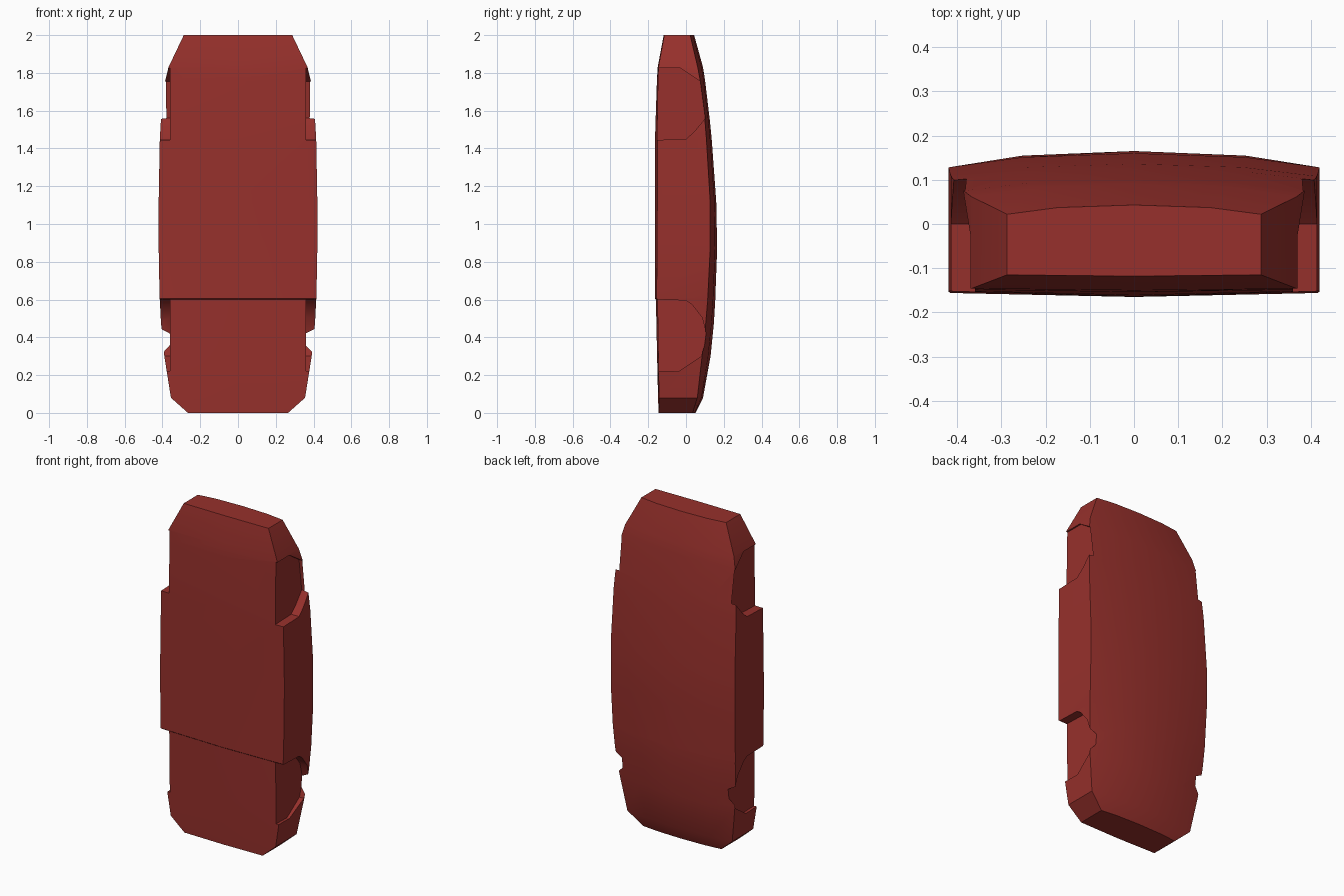
import bpy, bmesh

if "Cube" in bpy.data.objects:
    bpy.data.objects.remove(bpy.data.objects["Cube"])

red = bpy.data.materials.new("red_paint")
red.diffuse_color = (0.31, 0.03, 0.025, 1)
red.use_nodes = True
red.node_tree.nodes["Principled BSDF"].inputs["Base Color"].default_value = red.diffuse_color


def loft(name, rings):
    """Closed solid skinned over equal-length rings of points."""
    bm = bmesh.new()
    vs = [[bm.verts.new(p) for p in r] for r in rings]
    n = len(vs[0])
    for a, b in zip(vs, vs[1:]):
        for i in range(n):
            j = (i + 1) % n
            bm.faces.new((a[i], a[j], b[j], b[i]))
    bm.faces.new(vs[0])
    bm.faces.new(vs[-1])
    bmesh.ops.recalc_face_normals(bm, faces=bm.faces)
    me = bpy.data.meshes.new(name)
    bm.to_mesh(me)
    bm.free()
    ob = bpy.data.objects.new(name, me)
    bpy.context.collection.objects.link(ob)
    me.materials.append(red)
    return ob


# Body stations: z, half width, y of base centre, base edge, shoulder, roof centre
stations = [
    (0.00, 0.265, -0.145, -0.140, 0.035, 0.050),
    (0.08, 0.355, -0.148, -0.143, 0.060, 0.090),
    (0.30, 0.390, -0.153, -0.146, 0.085, 0.130),
    (0.48, 0.408, -0.157, -0.148, 0.105, 0.148),
    (0.60, 0.414, -0.159, -0.150, 0.115, 0.155),
    (0.605, 0.415, -0.165, -0.156, 0.115, 0.155),
    (0.87, 0.420, -0.165, -0.153, 0.128, 0.165),
    (1.12, 0.420, -0.165, -0.152, 0.128, 0.160),
    (1.45, 0.414, -0.164, -0.152, 0.108, 0.136),
    (1.55, 0.408, -0.161, -0.151, 0.100, 0.126),
    (1.76, 0.385, -0.154, -0.148, 0.075, 0.101),
    (1.83, 0.368, -0.150, -0.146, 0.062, 0.090),
    (2.00, 0.287, -0.118, -0.115, 0.022, 0.043),
]
rings = []
for z, w, bc, be, sh, top in stations:
    mid = sh + (top - sh) * 0.72
    half = [(w, be), (w, sh), (w * 0.6, mid)]
    ring = [(0, bc)] + half + [(0, top)] + [(-x, y) for x, y in reversed(half)]
    rings.append([(x, y, z) for x, y in ring])
body = loft("shell_body", rings)

# Wheel arch recesses: (y, z) outlines cut into both sides
arches = {
    "lower_arch": [(-0.3, 0.225), (-0.04, 0.22), (0.08, 0.30), (0.112, 0.40),
                   (0.085, 0.505), (0.03, 0.575), (0.0, 0.595), (-0.3, 0.605)],
    "upper_arch": [(-0.3, 1.825), (-0.03, 1.825), (0.076, 1.755), (0.102, 1.56),
                   (0.045, 1.49), (0.0, 1.45), (-0.3, 1.44)],
}
for name, outline in arches.items():
    for side in (-1, 1):
        cutter = loft(f"{name}_cutter", [[(side * x, y, z) for y, z in outline]
                                         for x in (0.36, 0.6)])
        cutter.hide_render = True
        cutter.hide_set(True)
        cut = body.modifiers.new(name, 'BOOLEAN')
        cut.operation = 'DIFFERENCE'
        cut.solver = 'EXACT'
        cut.object = cutter

# Bake the cuts, then smooth the gentle curvature
deps = bpy.context.evaluated_depsgraph_get()
final = bpy.data.meshes.new_from_object(body.evaluated_get(deps))
body.modifiers.clear()
body.data = final
for ob in list(bpy.data.objects):
    if ob != body:
        bpy.data.objects.remove(ob)
bpy.context.view_layer.objects.active = body
body.select_set(True)
bpy.ops.object.shade_smooth_by_angle(angle=0.5)
